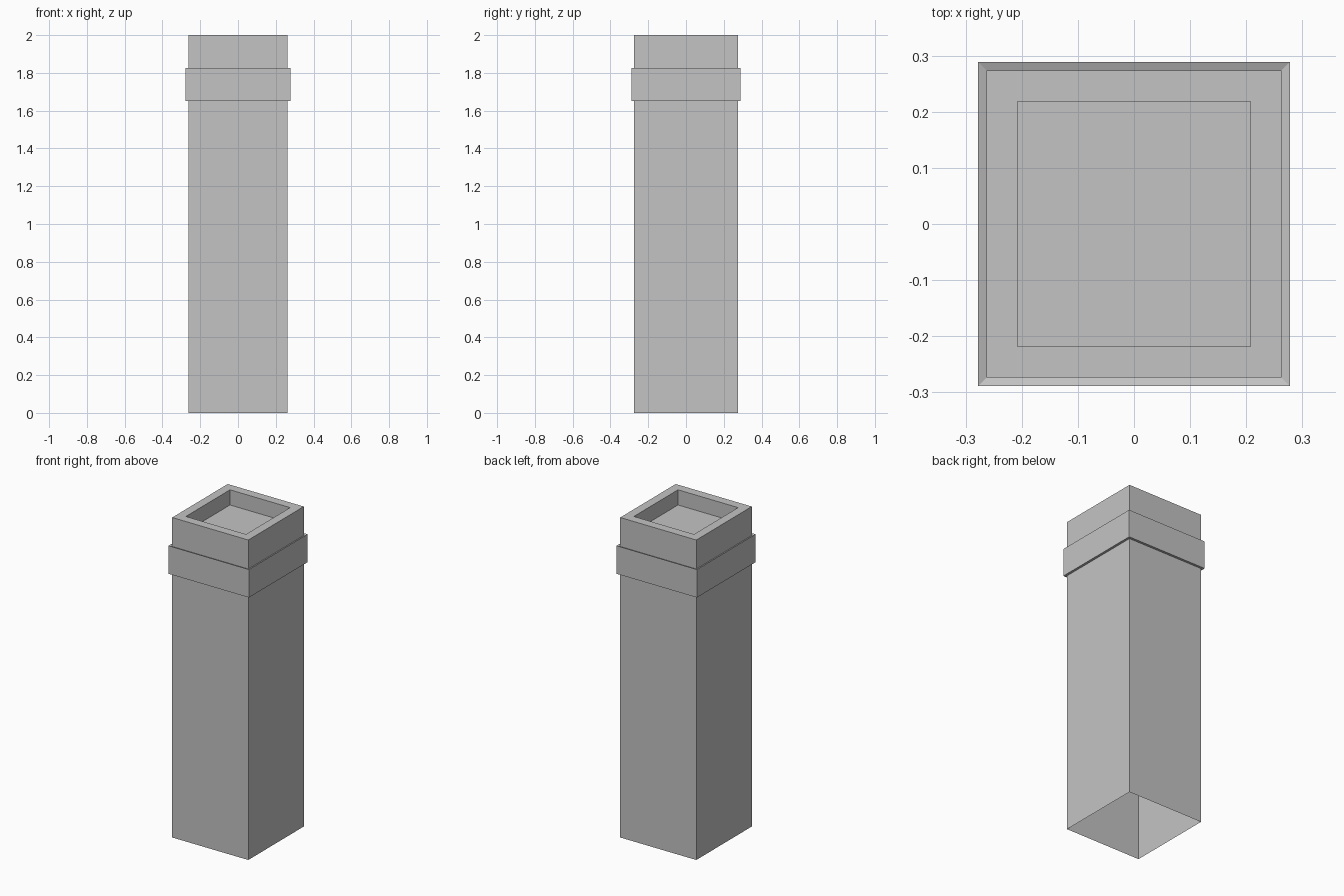
import bpy
import bmesh

cube = bpy.data.objects.get("Cube")
if cube:
    bpy.data.objects.remove(cube, do_unlink=True)

# One plain grey
grey = bpy.data.materials.new("stone_grey")
grey.use_nodes = True
colour = (0.55, 0.55, 0.55, 1)
grey.diffuse_color = colour
grey.node_tree.nodes["Principled BSDF"].inputs["Base Color"].default_value = colour


def loft(name, rings, cap_end=False):
    """Join rectangles (half width, half depth, height) into a flat-sided shell."""
    bm = bmesh.new()
    loops = [[bm.verts.new((sx * w, sy * d, z))
              for sx, sy in ((-1, -1), (1, -1), (1, 1), (-1, 1))]
             for w, d, z in rings]
    for low, high in zip(loops, loops[1:]):
        for i in range(4):
            j = (i + 1) % 4
            bm.faces.new((low[i], low[j], high[j], high[i]))
    if cap_end:
        bm.faces.new(loops[-1])
    mesh = bpy.data.meshes.new(name)
    bm.to_mesh(mesh)
    bm.free()
    mesh.materials.append(grey)
    obj = bpy.data.objects.new(name, mesh)
    bpy.context.collection.objects.link(obj)
    return obj


# Hollow shaft, open below, with a flat rim and a shallow recess on top
W, D = 0.263, 0.274
RIM_W, RIM_D = 0.208, 0.218
loft("pillar_shaft", [
    (W, D, 0),
    (W, D, 2),
    (RIM_W, RIM_D, 2),
    (RIM_W, RIM_D, 1.905),
], cap_end=True)

# Raised collar whose upper ledge dips slightly towards the shaft
OUT = 0.015
loft("pillar_collar", [
    (W, D, 1.65),
    (W + OUT, D + OUT, 1.65),
    (W + OUT, D + OUT, 1.825),
    (W, D, 1.819),
])
